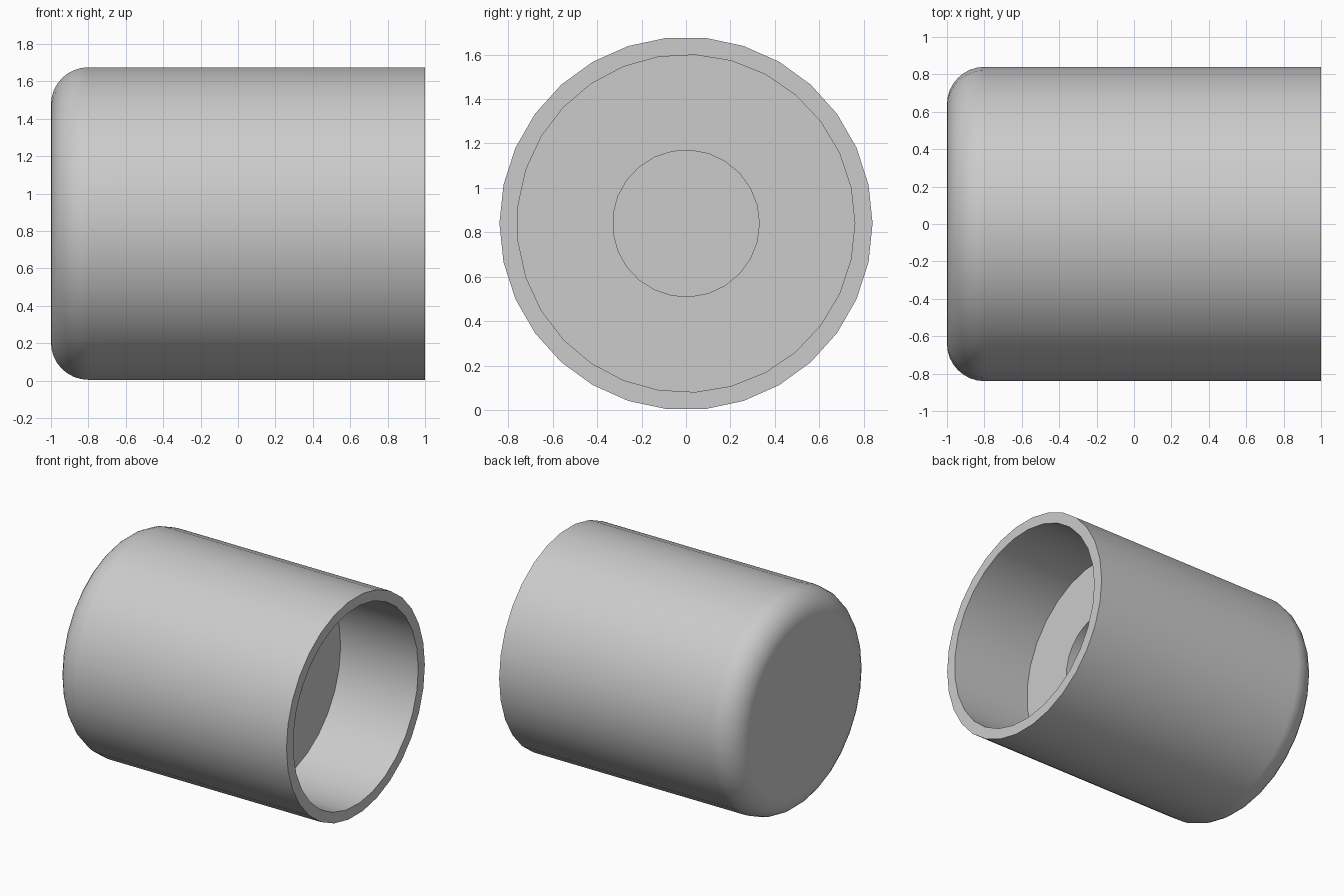
import bpy, bmesh, math

if "Cube" in bpy.data.objects:
    bpy.data.objects.remove(bpy.data.objects["Cube"])

R, FILLET, CZ = 0.84, 0.2, 0.84
bm = bmesh.new()


def ring(x, r, n):
    """Closed circle of n vertices around the x axis."""
    vs = [bm.verts.new((x, r * math.cos(2 * math.pi * i / n),
                        CZ + r * math.sin(2 * math.pi * i / n))) for i in range(n)]
    for i in range(n):
        bm.edges.new((vs[i], vs[(i + 1) % n]))
    return vs


def wall(a, b):
    """Quads between two rings with the same vertex count."""
    n = len(a)
    for i in range(n):
        j = (i + 1) % n
        bm.faces.new((a[i], a[j], b[j], b[i]))


def annulus(a, b):
    """Flat ring face between two circles with different vertex counts."""
    edges = [bm.edges.get((v[i], v[(i + 1) % len(v)]))
             for v in (a, b) for i in range(len(v))]
    bmesh.ops.triangle_fill(bm, use_beauty=True, edges=edges, normal=(1, 0, 0))


# Outer shell with rounded closed end
STEPS = 8
outer = []
for k in range(STEPS + 1):
    t = math.pi / 2 * k / STEPS
    outer.append(ring(-1 + FILLET * (1 - math.sin(t)),
                      R - FILLET * (1 - math.cos(t)), 30))
outer.reverse()
outer.append(ring(1, R, 30))
for a, b in zip(outer, outer[1:]):
    wall(a, b)
bm.faces.new(outer[0])

# Wide open bore
mouth, floor = ring(1, 0.76, 29), ring(0.34, 0.76, 29)
wall(mouth, floor)
annulus(outer[-1], mouth)

# Narrow blind hole in the bore floor
hole_top, hole_end = ring(0.34, 0.33, 25), ring(-0.6, 0.33, 25)
annulus(floor, hole_top)
wall(hole_top, hole_end)
bm.faces.new(hole_end)

bmesh.ops.recalc_face_normals(bm, faces=bm.faces)
mesh = bpy.data.meshes.new("cap_body")
bm.to_mesh(mesh)
bm.free()
obj = bpy.data.objects.new("cap_body", mesh)
bpy.context.collection.objects.link(obj)

# Plain grey finish
grey = bpy.data.materials.new("light_grey")
grey.diffuse_color = (0.6, 0.6, 0.6, 1)
grey.use_nodes = True
grey.node_tree.nodes["Principled BSDF"].inputs["Base Color"].default_value = grey.diffuse_color
mesh.materials.append(grey)

# Smooth round walls, crisp rims, flat end
bpy.context.view_layer.objects.active = obj
obj.select_set(True)
bpy.ops.object.shade_smooth_by_angle(angle=math.radians(30))
weighted = obj.modifiers.new("flat_end_normals", 'WEIGHTED_NORMAL')
weighted.keep_sharp = True
